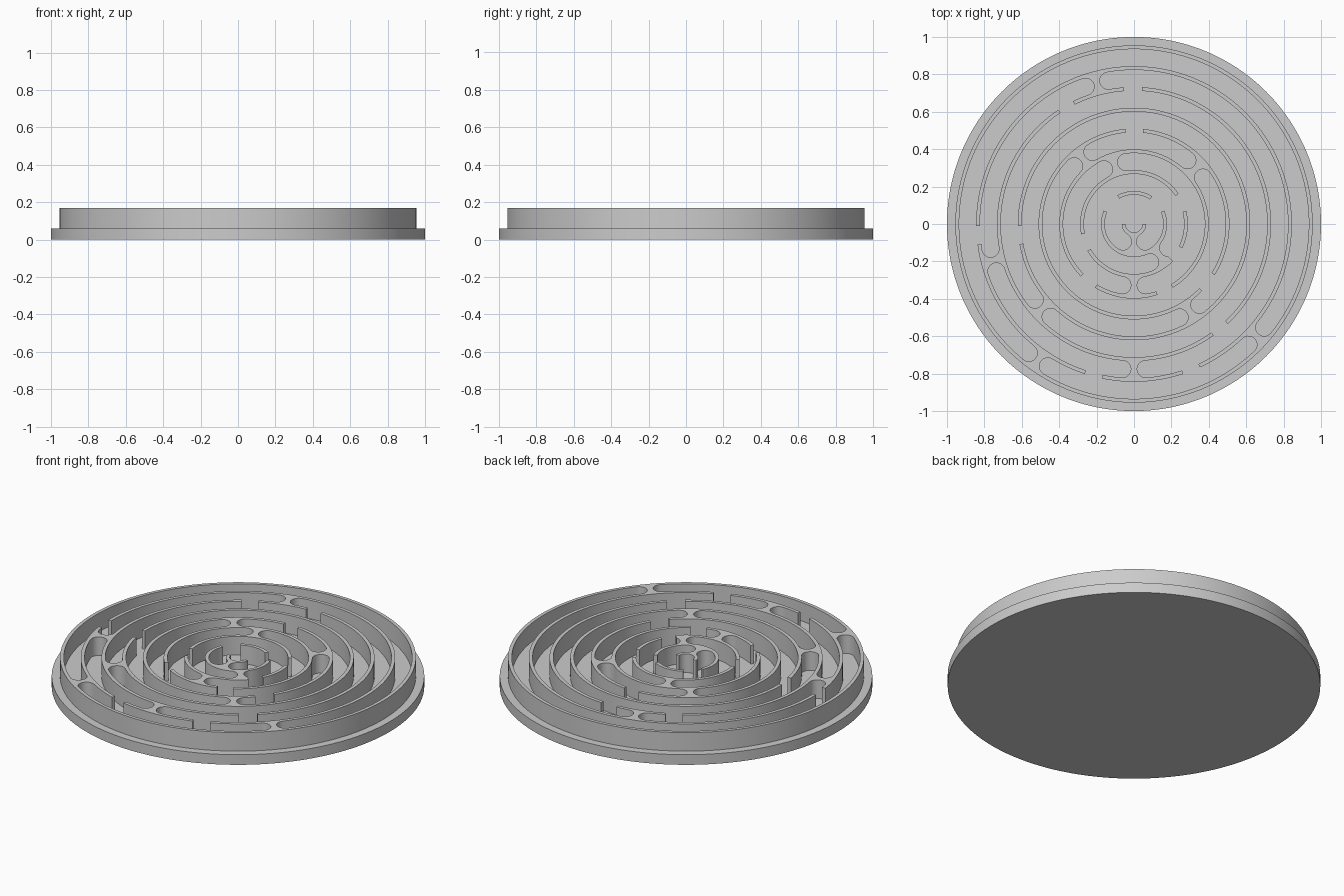
import bpy, bmesh
from math import sin, cos, radians, degrees, pi

if "Cube" in bpy.data.objects:
    bpy.data.objects.remove(bpy.data.objects["Cube"])

FLOOR, TOP, STEP = 0.06, 0.17, 0.1112
HALF = 0.0455              # half width of a passage
WEB = 0.034                # thinnest part of a dead-end barrier

def wall_r(i):
    return 0.945 - STEP * i

def polar(r, deg):
    a = radians(deg)
    return (r * cos(a), r * sin(a))

def prism(bm, pts, z0, z1):
    """Closed vertical prism from a counter-clockwise outline."""
    lo = [bm.verts.new((x, y, z0)) for x, y in pts]
    hi = [bm.verts.new((x, y, z1)) for x, y in pts]
    n = len(pts)
    bm.faces.new(lo[::-1])
    bm.faces.new(hi)
    for i in range(n):
        j = (i + 1) % n
        bm.faces.new((lo[i], lo[j], hi[j], hi[i]))

def arc(r, a0, a1):
    n = max(4, int(abs(a1 - a0) / 2))
    return [polar(r, a0 + (a1 - a0) * i / n) for i in range(n + 1)]

def sector(r0, r1, a0, a1):
    return arc(r1, a0, a1) + arc(r0, a1, a0)

def round_passage(r, a0, a1):
    """Curved slot with semicircular ends between two barriers."""
    inset = degrees((WEB / 2 + HALF) / r)
    a0, a1 = a0 + inset, a1 - inset
    def cap(a, start):
        cx, cy = polar(r, a)
        return [(cx + HALF * cos(radians(a + start) + pi * k / 14),
                 cy + HALF * sin(radians(a + start) + pi * k / 14)) for k in range(1, 14)]
    return (arc(r + HALF, a0, a1) + cap(a1, 0) +
            arc(r - HALF, a1, a0) + cap(a0, 180))

def make_object(name, bm):
    me = bpy.data.meshes.new(name)
    bm.to_mesh(me)
    bm.free()
    ob = bpy.data.objects.new(name, me)
    bpy.context.collection.objects.link(ob)
    return ob

# stepped disc: wide base plate plus raised drum
bm = bmesh.new()
N = 192
rings = [[bm.verts.new((*polar(r, 360 * i / N), z)) for i in range(N)]
         for r, z in ((1, 0), (1, FLOOR), (0.955, FLOOR), (0.955, TOP))]
for lo, hi in zip(rings, rings[1:]):
    for i in range(N):
        j = (i + 1) % N
        bm.faces.new((lo[i], lo[j], hi[j], hi[i]))
bm.faces.new(rings[0][::-1])
bm.faces.new(rings[-1])
maze = make_object("round_maze_disc", bm)

# barrier angles in each passage, outermost first
barriers = [(234.8, 317.5), (104.8, 194.4, 270), (222.7,), (302.5,),
            (42, 128), (108, 270), (309,), (270,)]
# openings (start, end angle) in each ring wall, keyed by wall number
gaps = {1: [(180.7, 187.4), (251.8, 258.2), (288.2, 294.7)],
        2: [(86.6, 94.3), (116.4, 123.5), (305.5, 313.2)],
        3: [(181, 190)],
        4: [(84.5, 95), (315.6, 327.7)],
        5: [(224.5, 238.5), (288.4, 301.4)],
        6: [(14, 34), (191, 210), (316.5, 333.5)],
        7: [(24, 57), (120, 156)],
        8: [(0, 180)]}

# cutter: passages, wall openings and centre pocket
bm = bmesh.new()
for i, angles in enumerate(barriers):
    r = wall_r(i) - STEP / 2
    for a, b in zip(angles, angles[1:] + (angles[0] + 360,)):
        prism(bm, round_passage(r, a, b), FLOOR, 0.3)
for i, spans in gaps.items():
    r = wall_r(i)
    for a, b in spans:
        prism(bm, sector(r - 0.035, r + 0.035, a, b), FLOOR, 0.3)
prism(bm, [polar(0.045, 360 * k / 48) for k in range(48)], FLOOR, 0.3)
cutter = make_object("passage_cutter", bm)
cutter.hide_render = True

mod = maze.modifiers.new("passages", 'BOOLEAN')
mod.operation = 'DIFFERENCE'
mod.solver = 'EXACT'
mod.use_self = True
mod.object = cutter
bpy.ops.object.select_all(action='DESELECT')
bpy.context.view_layer.objects.active = maze
maze.select_set(True)
bpy.ops.object.modifier_apply(modifier=mod.name)
bpy.data.objects.remove(cutter)
bpy.ops.object.shade_smooth_by_angle(angle=radians(30))
